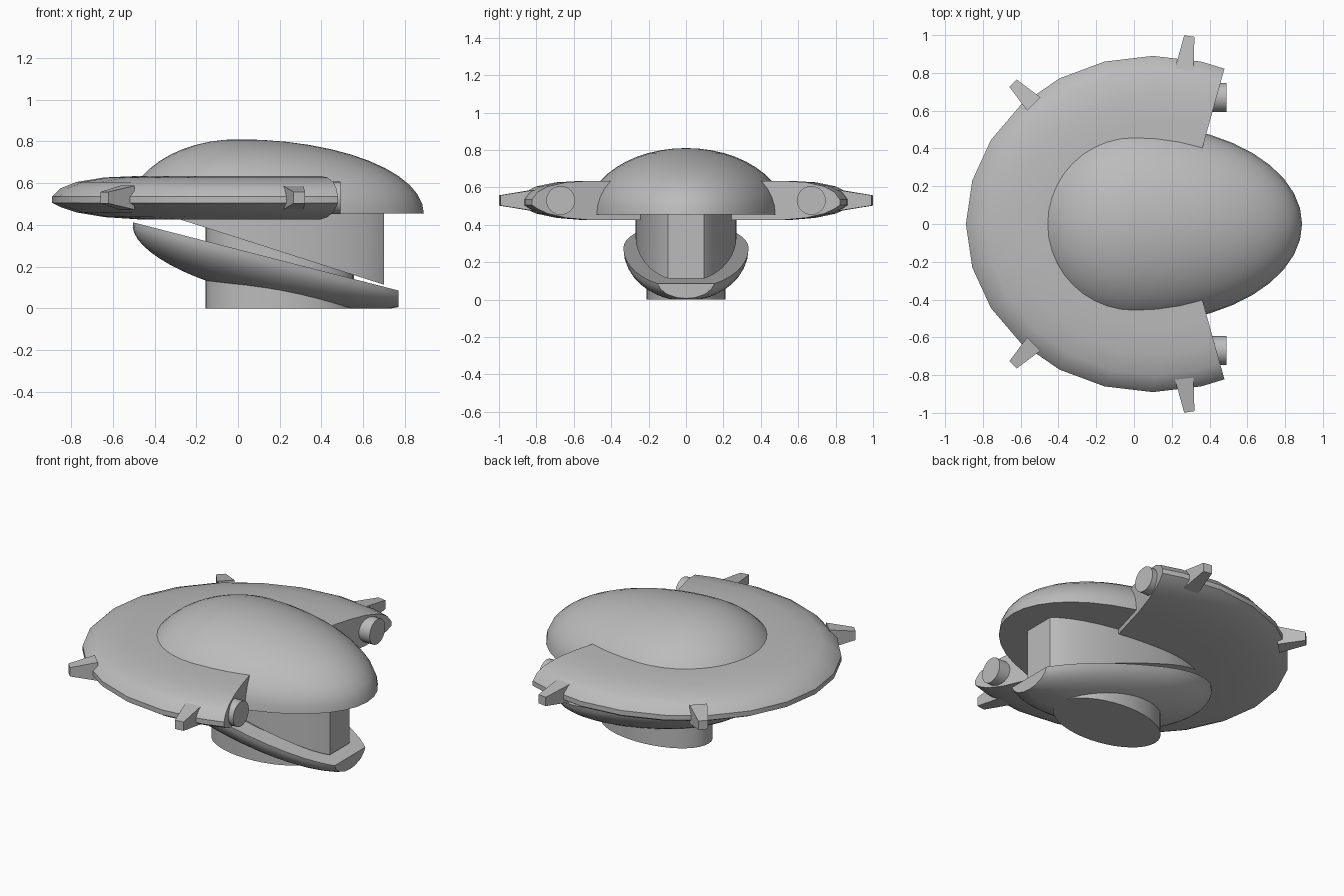
import bpy, bmesh
from math import radians, cos, sin
from mathutils import Matrix, Vector

cube = bpy.data.objects.get("Cube")
if cube:
    bpy.data.objects.remove(cube)

GREY = (0.5, 0.5, 0.5, 1)
grey = bpy.data.materials.new("plain grey")
grey.use_nodes = True
grey.diffuse_color = GREY
for node in grey.node_tree.nodes:
    if node.type == 'BSDF_PRINCIPLED':
        node.inputs["Base Color"].default_value = GREY
parts = []


def finish(bm, name):
    bmesh.ops.recalc_face_normals(bm, faces=bm.faces)
    mesh = bpy.data.meshes.new(name)
    bm.to_mesh(mesh)
    bm.free()
    mesh.materials.append(grey)
    obj = bpy.data.objects.new(name, mesh)
    bpy.context.collection.objects.link(obj)
    parts.append(obj)


def slice_off(bm, point, normal):
    """Cut away everything on the normal's side and cap the cut."""
    geom = bm.verts[:] + bm.edges[:] + bm.faces[:]
    bmesh.ops.bisect_plane(bm, geom=geom, plane_co=point, plane_no=normal, clear_outer=True)
    bmesh.ops.holes_fill(bm, edges=[e for e in bm.edges if e.is_boundary], sides=0)


def stretch(bm, back, front, half_width, height):
    """Turn a unit round into an egg, longer towards +x."""
    for v in bm.verts:
        v.co.x *= front if v.co.x > 0 else back
        v.co.y *= half_width
        v.co.z *= height


def half_egg(back, front, half_width, height, side):
    bm = bmesh.new()
    bmesh.ops.create_uvsphere(bm, u_segments=40, v_segments=24, radius=1)
    slice_off(bm, (0, 0, 0), (0, 0, -side))
    stretch(bm, back, front, half_width, height)
    return bm


def cylinder(radius, depth, segments, matrix):
    bm = bmesh.new()
    bmesh.ops.create_cone(bm, cap_ends=True, segments=segments, radius1=radius,
                          radius2=radius, depth=depth, matrix=matrix)
    return bm


# Upper dome
bm = half_egg(0.53, 0.89, 0.53, 0.355, 1)
bmesh.ops.translate(bm, verts=bm.verts, vec=(0, 0, 0.455))
finish(bm, "dome")

# Tilted lower hull, trimmed at the nose and the ground
bm = half_egg(0.55, 0.857, 0.335, 0.19, -1)
tilt = Matrix.Translation((0.03, 0, 0.275)) @ Matrix.Rotation(radians(14.4), 4, 'Y')
bmesh.ops.transform(bm, matrix=tilt, verts=bm.verts)
slice_off(bm, (0.77, 0, 0), (1, 0, 0))
slice_off(bm, (0, 0, 0), (0, 0, -1))
finish(bm, "lower_hull")

# Neck with a flat front and a slanted underside
bm = cylinder(1, 1, 40, Matrix.Translation((0, 0, 0.5)))
stretch(bm, 0.45, 0.753, 0.27, 0.47)
slice_off(bm, (0.7, 0, 0), (1, 0, 0))
slice_off(bm, (0.7, 0, 0.113), (-0.32, 0, -1))
finish(bm, "neck")

# Oval pedestal
bm = cylinder(1, 0.45, 40, Matrix.Translation((0, 0, 0.225)))
stretch(bm, 0.355, 0.355, 0.21, 1)
bmesh.ops.translate(bm, verts=bm.verts, vec=(0.2, 0, 0))
finish(bm, "pedestal")

# Open ring: a lens profile swept from a point under the dome
PROFILE = [(0, .635), (.62, .635), (.78, .627), (.9, .605), (.965, .575), (1, .535),
           (1, .505), (.965, .485), (.9, .46), (.78, .437), (.62, .425), (0, .425)]
apex = Vector((0.25, 0, 0))
bm = bmesh.new()
columns = []
for angle in [67.5, *range(75, 286, 15), 292.5]:
    a = radians(angle)
    rim = Vector((0.1 + 0.99 * cos(a), 0.89 * sin(a), 0))
    columns.append([bm.verts.new(apex.lerp(rim, t) + Vector((0, 0, z))) for t, z in PROFILE])
for one, two in zip(columns, columns[1:]):
    for i in range(len(PROFILE) - 1):
        bm.faces.new((one[i], two[i], two[i + 1], one[i + 1]))
bm.faces.new(columns[0])
bm.faces.new(columns[-1])
bmesh.ops.remove_doubles(bm, verts=bm.verts, dist=0.0001)
finish(bm, "ring")

# Tapered spikes and end thrusters on both sides
SPIKES = {"front_spike": ((0.265, 0.81), (0.293, 0.995)),
          "rear_spike": ((-0.53, 0.635), (-0.64, 0.745))}
for side, label in ((1, "back"), (-1, "near")):
    for name, (root, tip) in SPIKES.items():
        start = Vector((root[0], root[1] * side, 0.53))
        along = Vector((tip[0], tip[1] * side, 0.53)) - start
        across = Vector((-along.y, along.x, 0)).normalized()
        bm = bmesh.new()
        bmesh.ops.create_cube(bm, size=1)
        for v in bm.verts:
            end = v.co.x > 0
            size = Vector((0.055, 0.055)) if end else Vector((0.1, 0.115))
            v.co = (start + along * end + across * v.co.y * size.x
                    + Vector((0, 0, v.co.z * size.y)))
        finish(bm, f"{name}_{label}")
    place = Matrix.Translation((0.43, 0.67 * side, 0.53)) @ Matrix.Rotation(radians(90), 4, 'Y')
    finish(cylinder(0.077, 0.12, 24, place), f"thruster_{label}")

# Smooth shading with crisp edges
bpy.ops.object.select_all(action='DESELECT')
for obj in parts:
    obj.select_set(True)
bpy.context.view_layer.objects.active = parts[0]
bpy.ops.object.shade_smooth_by_angle(angle=radians(30))
